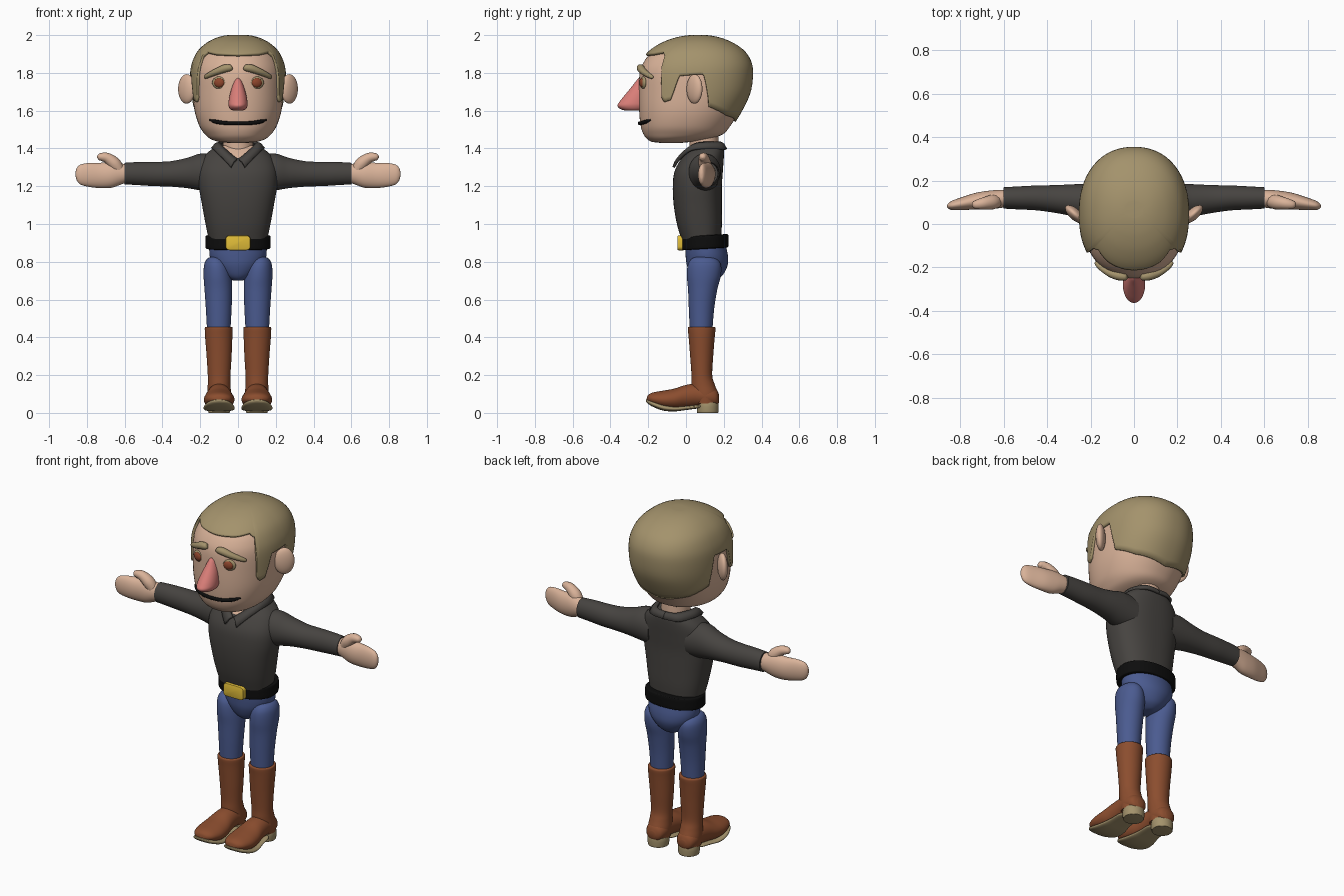
import bpy, bmesh, math
from mathutils import Matrix

if "Cube" in bpy.data.objects:
    bpy.data.objects.remove(bpy.data.objects["Cube"])


def material(name, *rgb):
    m = bpy.data.materials.new(name)
    m.diffuse_color = (*rgb, 1)
    m.use_nodes = True
    m.node_tree.nodes["Principled BSDF"].inputs["Base Color"].default_value = m.diffuse_color
    return m


SKIN = material("skin", .70, .45, .32)
HAIR = material("dull_blond", .37, .29, .15)
SHIRT = material("charcoal", .062, .057, .052)
BLUE = material("denim_blue", .07, .105, .28)
BOOT = material("boot_brown", .26, .075, .028)
NOSE = material("nose_pink", .70, .21, .19)
BLACK = material("black", .004, .004, .004)
GOLD = material("buckle_yellow", .74, .50, .04)
EYE = material("eye_brown", .27, .06, .025)


def smooth(keys, s=6):
    """Catmull-Rom samples through a list of equal-length tuples."""
    out = []
    for i in range(len(keys) - 1):
        a, b, c, d = (keys[max(0, i - 1)], keys[i], keys[i + 1], keys[min(len(keys) - 1, i + 2)])
        for k in range(s):
            t = k / s
            out.append(tuple(q + .5 * t * (r - p + t * (2 * p - 5 * q + 4 * r - w + t * (3 * (q - r) + w - p)))
                             for p, q, r, w in zip(a, b, c, d)))
    return out + [tuple(keys[-1])]


def finish(name, bm, mat, mirror=False, angle=40):
    bmesh.ops.recalc_face_normals(bm, faces=bm.faces[:])
    me = bpy.data.meshes.new(name)
    bm.to_mesh(me)
    bm.free()
    me.materials.append(mat)
    ob = bpy.data.objects.new(name, me)
    bpy.context.collection.objects.link(ob)
    bpy.ops.object.select_all(action='DESELECT')
    ob.select_set(True)
    bpy.context.view_layer.objects.active = ob
    bpy.ops.object.shade_smooth_by_angle(angle=math.radians(angle))
    if mirror:
        ob.modifiers.new("mirror", 'MIRROR').use_mirror_merge = False
    return ob


def skin_rings(bm, rings, closed=True, caps=True):
    vs = [[bm.verts.new(p) for p in r] for r in rings]
    n = len(vs[0])
    for a, b in zip(vs, vs[1:]):
        for i in range(n if closed else n - 1):
            j = (i + 1) % n
            bm.faces.new((a[i], a[j], b[j], b[i]))
    if caps:
        bm.faces.new(vs[0])
        bm.faces.new(vs[-1])


def unit(az, e):
    s, c = math.sin(az), math.cos(az)
    return (math.copysign(abs(s) ** (2 / e), s), -math.copysign(abs(c) ** (2 / e), c))


def loft(name, axis, keys, mat, e=2.0, mirror=False, n=40):
    """Keys: position on axis, two centre coordinates, two radii."""
    k = 'xyz'.index(axis)
    rings = []
    for t, ca, cb, ra, rb in smooth(keys):
        ring = []
        for i in range(n):
            u, v = unit(2 * math.pi * i / n, e)
            p = [ca + max(ra, .001) * u, cb + max(rb, .001) * v]
            p.insert(k, t)
            ring.append(p)
        rings.append(ring)
    bm = bmesh.new()
    skin_rings(bm, rings)
    return finish(name, bm, mat, mirror)


def tube(name, keys, mat, mirror=False, n=12, flat=1.0):
    """Keys: x, y, z, radius; sections lie square to the path."""
    from mathutils import Vector
    pts = smooth(keys)
    rings = []
    for i, p in enumerate(pts):
        a, b = Vector(pts[max(0, i - 1)][:3]), Vector(pts[min(len(pts) - 1, i + 1)][:3])
        d = (b - a).normalized()
        side = d.cross(Vector((0, 1, 0))).normalized()
        up = side.cross(d)
        rings.append([Vector(p[:3]) + max(p[3], .001) * (side * math.cos(w) + up * flat * math.sin(w))
                      for w in (2 * math.pi * j / n for j in range(n))])
    bm = bmesh.new()
    skin_rings(bm, rings)
    return finish(name, bm, mat, mirror)


def ellipsoid(name, loc, radii, mat, rot=0, mirror=True):
    bm = bmesh.new()
    m = Matrix.Translation(loc) @ Matrix.Rotation(rot, 4, 'Z') @ Matrix.Diagonal((*radii, 1))
    bmesh.ops.create_uvsphere(bm, u_segments=28, v_segments=18, radius=1, matrix=m)
    return finish(name, bm, mat, mirror, 80)


def zloft(name, rows, mat, **kw):
    """Rows: z, half width, front y, back y."""
    return loft(name, 'z', [(z, 0, (f + b) / 2, w, (b - f) / 2) for z, w, f, b in rows], mat, **kw)


# head
HE = 2.2
HEAD = [(1.428, .03, -.12, -.04), (1.435, .10, -.18, .03), (1.45, .145, -.205, .12), (1.475, .175, -.225, .195),
        (1.52, .205, -.24, .235), (1.6, .23, -.248, .285), (1.7, .24, -.25, .33), (1.8, .24, -.245, .342),
        (1.86, .226, -.222, .33), (1.91, .198, -.18, .295), (1.95, .152, -.115, .235), (1.975, .10, -.045, .17),
        (1.987, .05, .02, .11), (1.989, .004, .06, .068)]
zloft("head", HEAD, SKIN, e=HE, n=64)
FINE = smooth(HEAD, 12)


def interp(table, t):
    for a, b in zip(table, table[1:]):
        if a[0] <= t <= b[0]:
            f = (t - a[0]) / max(b[0] - a[0], 1e-6)
            return [p + f * (q - p) for p, q in zip(a, b)]
    return table[-1] if t > table[-1][0] else table[0]


def on_face(x, z, off=0.0):
    _, w, f, b = interp(FINE, z)
    return (x, (f + b) / 2 - (b - f) / 2 * (1 - min(1, abs(x) / w) ** HE) ** (1 / HE) - off, z)


# hair shell, cut at a hairline that depends on direction
LINE = [(0, 1.89), (30, 1.895), (48, 1.905), (54, 1.885), (57, 1.76), (58.5, 1.67), (62, 1.645), (69, 1.655),
        (72, 1.71), (76, 1.78), (97, 1.79), (102, 1.70), (108, 1.62), (135, 1.575), (180, 1.54)]
COLS, ROWS = 240, 28
rings = []
for r in range(ROWS + 1):
    ring = []
    for c in range(COLS):
        az = 2 * math.pi * c / COLS
        deg = math.degrees(az)
        low = interp(LINE, min(deg, 360 - deg))[1]
        z = 1.9885 - (1.9885 - low) * max(r / ROWS, .02) ** 2
        _, w, f, b = interp(FINE, z)
        u, v = unit(az, HE)
        grow = .013 * min(1, w / .06)
        ring.append((u * (w + grow), (f + b) / 2 + v * ((b - f) / 2 + grow), z + .012 * max(0, (z - 1.7) / .29)))
    rings.append(ring)
bm = bmesh.new()
skin_rings(bm, rings, caps=False)
bm.faces.new([v for v in bm.verts][:COLS])
hair = finish("hair", bm, HAIR, angle=60)
sol = hair.modifiers.new("thickness", 'SOLIDIFY')
sol.thickness, sol.offset = .018, -1

# ears, eyes, eyelids, eyebrows, mouth, nose
ellipsoid("ear", (.272, .045, 1.715), (.056, .026, .078), SKIN, math.radians(42))
ex, ey, ez = on_face(.10, 1.748)
ellipsoid("eyelid", (ex, ey + .004, ez), (.038, .014, .033), HAIR, math.radians(14))
ellipsoid("eye", (ex, ey - .003, ez), (.028, .014, .025), EYE, math.radians(14))
brow = [(.03, 1.83, .003), (.037, 1.828, .016), (.07, 1.823, .021), (.11, 1.808, .018), (.15, 1.79, .014),
        (.172, 1.778, .010), (.178, 1.774, .002)]
tube("eyebrow", [(*on_face(x, z, .008), r) for x, z, r in brow], HAIR, mirror=True)
mouth = [(x / 100, 1.533 + .018 * (abs(x) / 15) ** 3) for x in (-15, -12, -8, -4, 0, 4, 8, 12, 15)]
tube("mouth", [(*on_face(x, z, .003), .004 if abs(x) > .14 else .010) for x, z in mouth], BLACK)
zloft("nose", [(1.60, .012, -.30, -.25), (1.605, .038, -.34, -.22), (1.625, .05, -.363, -.2), (1.65, .05, -.35, -.2),
               (1.69, .042, -.318, -.2), (1.73, .03, -.285, -.2), (1.76, .019, -.262, -.2), (1.772, .006, -.25, -.22)],
      NOSE)

# neck and shirt, with skin showing in the open neckline
zloft("neck", [(1.33, .085, .02, .17), (1.40, .08, .02, .172), (1.50, .08, .015, .17)], SKIN)
torso = zloft("shirt_body", [(.92, .155, -.025, .185), (1.0, .172, -.048, .19), (1.1, .19, -.065, .19),
                             (1.2, .207, -.07, .19), (1.28, .208, -.06, .195), (1.35, .185, -.022, .2),
                             (1.395, .14, .018, .2), (1.415, .10, .04, .19)], SHIRT, e=2.4, n=80)
torso.data.materials.append(SKIN)
for p in torso.data.polygons:
    if p.center.y < .1 and p.center.z > 1.335 + .9 * abs(p.center.x):
        p.material_index = 1

# folded collar
inner = [(0, .185, 1.425), (.06, .178, 1.43), (.095, .11, 1.43), (.092, .045, 1.42), (.05, -.008, 1.378),
         (.004, -.043, 1.342)]
outer = [(0, .212, 1.395), (.09, .198, 1.397), (.135, .11, 1.40), (.125, .025, 1.39), (.078, -.035, 1.345),
         (.037, -.066, 1.30)]
bm = bmesh.new()
skin_rings(bm, [[p, tuple((a + b) / 2 + (.008 if k == 2 else 0) for k, (a, b) in enumerate(zip(p, q))), q]
                for p, q in zip(smooth(inner), smooth(outer))], closed=False, caps=False)
collar = finish("collar", bm, SHIRT, mirror=True, angle=60)
sol = collar.modifiers.new("thickness", 'SOLIDIFY')
sol.thickness, sol.offset = .014, 0

# sleeves, hands, thumbs
loft("sleeve", 'x', [(.12, .1, 1.27, .085, .10), (.2, .1, 1.275, .085, .097), (.27, .108, 1.27, .075, .08),
                     (.36, .115, 1.265, .064, .067), (.45, .12, 1.265, .057, .064), (.53, .12, 1.267, .053, .061),
                     (.6, .12, 1.267, .049, .057)], SHIRT, mirror=True)
loft("hand", 'x', [(.59, .117, 1.267, .04, .048), (.62, .115, 1.265, .042, .056), (.67, .11, 1.26, .043, .068),
                   (.73, .105, 1.257, .038, .067), (.79, .094, 1.26, .03, .063), (.835, .086, 1.262, .022, .052),
                   (.855, .083, 1.264, .012, .03), (.86, .082, 1.265, .003, .006)], SKIN, mirror=True)
tube("thumb", [(.63, .105, 1.285, .03), (.655, .10, 1.32, .034), (.69, .095, 1.348, .028), (.72, .09, 1.355, .022),
               (.738, .088, 1.352, .015), (.745, .087, 1.35, .003)], SKIN, mirror=True)

# belt, slightly tilted, and buckle
belt = zloft("belt", [(.868, .15, -.005, .2), (.869, .165, -.018, .218), (.876, .172, -.025, .224),
                      (.905, .173, -.026, .225), (.932, .172, -.025, .224), (.939, .165, -.018, .218),
                      (.94, .15, -.005, .2)], BLACK, e=2.2, n=64)
for v in belt.data.vertices:
    v.co.z += .06 * (v.co.y - .1)
bm = bmesh.new()
bmesh.ops.create_cube(bm, size=1, matrix=Matrix.Translation((0, -.03, .9)) @ Matrix.Diagonal((.132, .032, .078, 1)))
corners = [e for e in bm.edges if abs(e.verts[0].co.y - e.verts[1].co.y) > .01]
bmesh.ops.bevel(bm, geom=corners, offset=.02, segments=4, affect='EDGES', profile=.5)
rim = [e for e in bm.edges if all(v.co.y < -.04 for v in e.verts)]
bmesh.ops.bevel(bm, geom=rim, offset=.006, segments=2, affect='EDGES', profile=.5)
finish("buckle", bm, GOLD)

# trousers
zloft("hips", [(.70, .01, .08, .13), (.705, .04, .05, .16), (.73, .085, .025, .195), (.78, .13, .005, .22),
               (.83, .15, -.002, .222), (.89, .152, -.005, .21)], BLUE)
loft("trouser_leg", 'z', [(.44, .102, .08, .062, .06), (.55, .102, .082, .068, .067), (.65, .104, .088, .073, .077),
                          (.72, .108, .094, .074, .089), (.77, .112, .097, .069, .09), (.80, .116, .097, .058, .08),
                          (.82, .12, .095, .038, .058), (.828, .122, .093, .008, .02)], BLUE, mirror=True)

# boots: shaft, foot, sole and heel
loft("boot_shaft", 'z', [(.05, .1, .105, .06, .062), (.1, .1, .1, .063, .07), (.15, .1, .09, .06, .062),
                         (.2, .1, .084, .06, .055), (.3, .1, .083, .066, .061), (.4, .102, .083, .072, .069),
                         (.44, .102, .083, .074, .073), (.452, .102, .083, .073, .072), (.456, .102, .083, .068, .067)],
     BOOT, mirror=True)
loft("boot_foot", 'y', [(-.208, .1, .07, .01, .006), (-.2, .1, .075, .038, .02), (-.175, .1, .074, .064, .034),
                        (-.12, .1, .07, .08, .048), (-.06, .1, .073, .079, .056), (0, .1, .086, .068, .062),
                        (.06, .1, .093, .062, .062), (.12, .1, .088, .062, .058), (.16, .1, .08, .048, .045),
                        (.175, .1, .075, .02, .02)], BOOT, mirror=True)
loft("sole", 'y', [(-.212, .1, .066, .01, .005), (-.203, .1, .06, .042, .01), (-.175, .1, .047, .068, .015),
                   (-.12, .1, .028, .082, .016), (-.06, .1, .021, .079, .013), (0, .1, .026, .066, .011),
                   (.06, .1, .033, .058, .01), (.08, .1, .035, .04, .008)], HAIR, e=2.6, mirror=True)
loft("boot_heel", 'z', [(0, .1, .115, .052, .052), (.004, .1, .115, .057, .057), (.035, .1, .115, .06, .058),
                        (.055, .1, .115, .058, .056)], HAIR, mirror=True)
